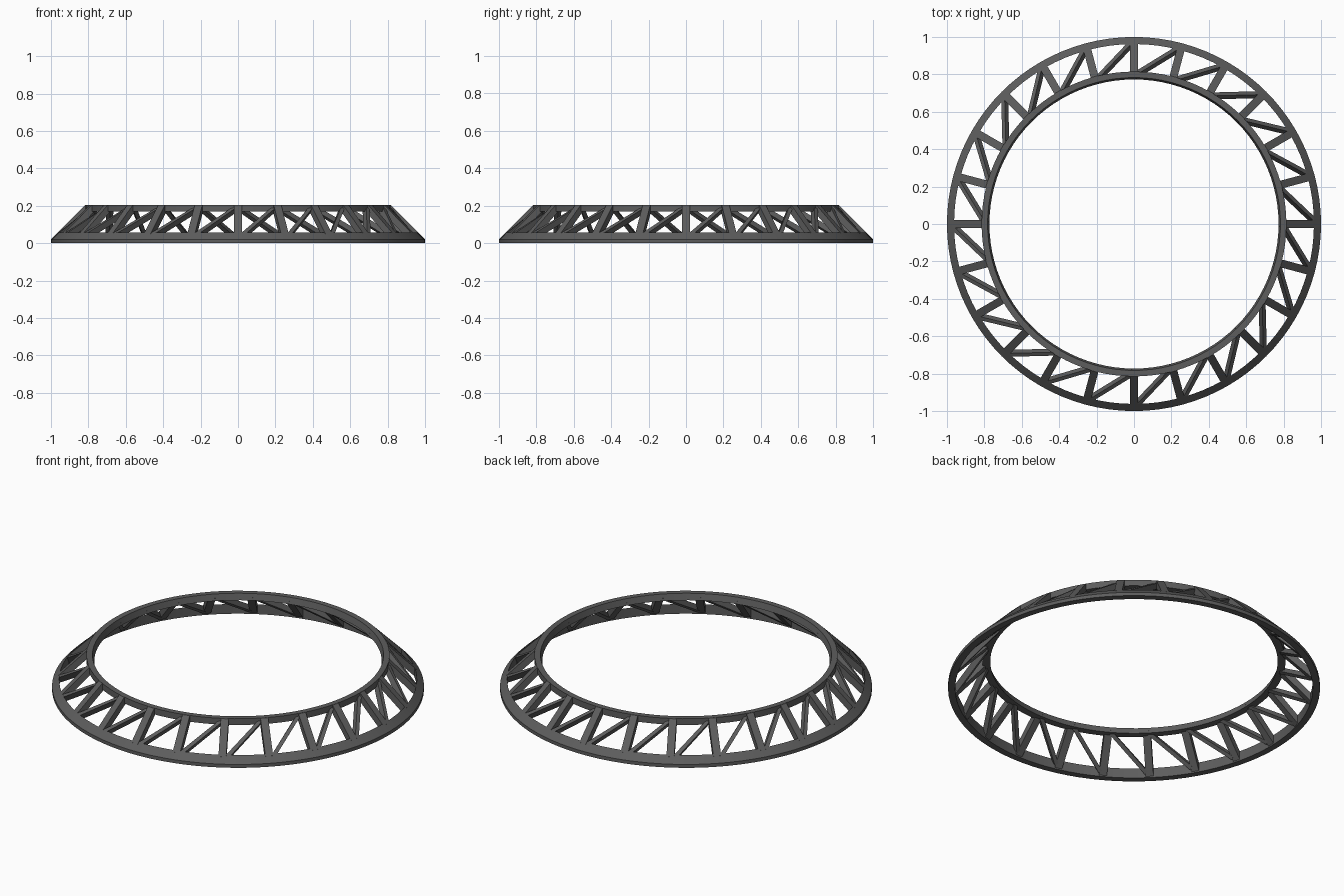
import bpy
import bmesh
from math import cos, sin, pi, radians
from mathutils import Vector

cube = bpy.data.objects.get("Cube")
if cube:
    bpy.data.objects.remove(cube, do_unlink=True)

BAYS = 24
SEGMENTS = 96
STEP = 2 * pi / BAYS

steel = bpy.data.materials.new("dark grey steel")
steel.use_nodes = True
grey = (0.11, 0.11, 0.11, 1)
steel.diffuse_color = grey
steel.node_tree.nodes["Principled BSDF"].inputs["Base Color"].default_value = grey


def polar(r, angle, z):
    return Vector((r * cos(angle), r * sin(angle), z))


def finish(name, bm, smooth=False):
    bmesh.ops.recalc_face_normals(bm, faces=bm.faces)
    mesh = bpy.data.meshes.new(name)
    bm.to_mesh(mesh)
    bm.free()
    mesh.materials.append(steel)
    obj = bpy.data.objects.new(name, mesh)
    bpy.context.collection.objects.link(obj)
    if smooth:
        bpy.ops.object.select_all(action="DESELECT")
        obj.select_set(True)
        bpy.context.view_layer.objects.active = obj
        bpy.ops.object.shade_smooth_by_angle(angle=radians(20))
    return obj


def ring(name, profile):
    """Sweep a closed (radius, height) profile round the z axis."""
    bm = bmesh.new()
    loops = [[bm.verts.new(polar(r, 2 * pi * i / SEGMENTS, z)) for r, z in profile]
             for i in range(SEGMENTS)]
    n = len(profile)
    for i in range(SEGMENTS):
        a, b = loops[i], loops[(i + 1) % SEGMENTS]
        for j in range(n):
            k = (j + 1) % n
            bm.faces.new((a[j], b[j], b[k], a[k]))
    finish(name, bm, smooth=True)


def prism(bm, start, end):
    """Join two matching outlines into a closed solid."""
    a = [bm.verts.new(p) for p in start]
    b = [bm.verts.new(p) for p in end]
    bm.faces.new(a)
    bm.faces.new(b[::-1])
    for j in range(len(a)):
        k = (j + 1) % len(a)
        bm.faces.new((a[j], a[k], b[k], b[j]))


# Base ring with a bevelled outer face, and the smaller top ring
ring("base_ring", [(0.962, 0), (1, 0), (1, 0.02), (0.962, 0.058)])
ring("top_ring", [(0.773, 0.168), (0.815, 0.168), (0.815, 0.205), (0.783, 0.205)])

# Radial struts lying on the 45 degree slope
strut_profile = [(0.97, 0.05), (0.816, 0.204), (0.787, 0.204), (0.787, 0.183), (0.964, 0.006)]
bm = bmesh.new()
for i in range(BAYS):
    angle = i * STEP
    side = Vector((-sin(angle), cos(angle), 0)) * 0.021
    outline = [polar(r, angle, z) for r, z in strut_profile]
    prism(bm, [p - side for p in outline], [p + side for p in outline])
finish("radial_struts", bm)

# Diagonal braces, one in each bay
bm = bmesh.new()
for i in range(BAYS):
    angle = i * STEP
    low = polar(0.971, angle + STEP * 0.08, 0.045)
    high = polar(0.805, angle + STEP * 0.97, 0.203)
    mid = angle + STEP / 2
    inward = polar(-1, mid, -1).normalized()
    along = (high - low).normalized()
    across = along.cross(inward).normalized() * 0.011
    deep = across.cross(along).normalized() * 0.034
    if deep.dot(inward) < 0:
        deep.negate()
    ends = [[p - across, p + across, p + across + deep, p - across + deep]
            for p in (low, high)]
    # Keep the brace ends within the ring heights
    for p in ends[0] + ends[1]:
        p.z = min(max(p.z, 0.005), 0.203)
    prism(bm, *ends)
finish("diagonal_braces", bm)
